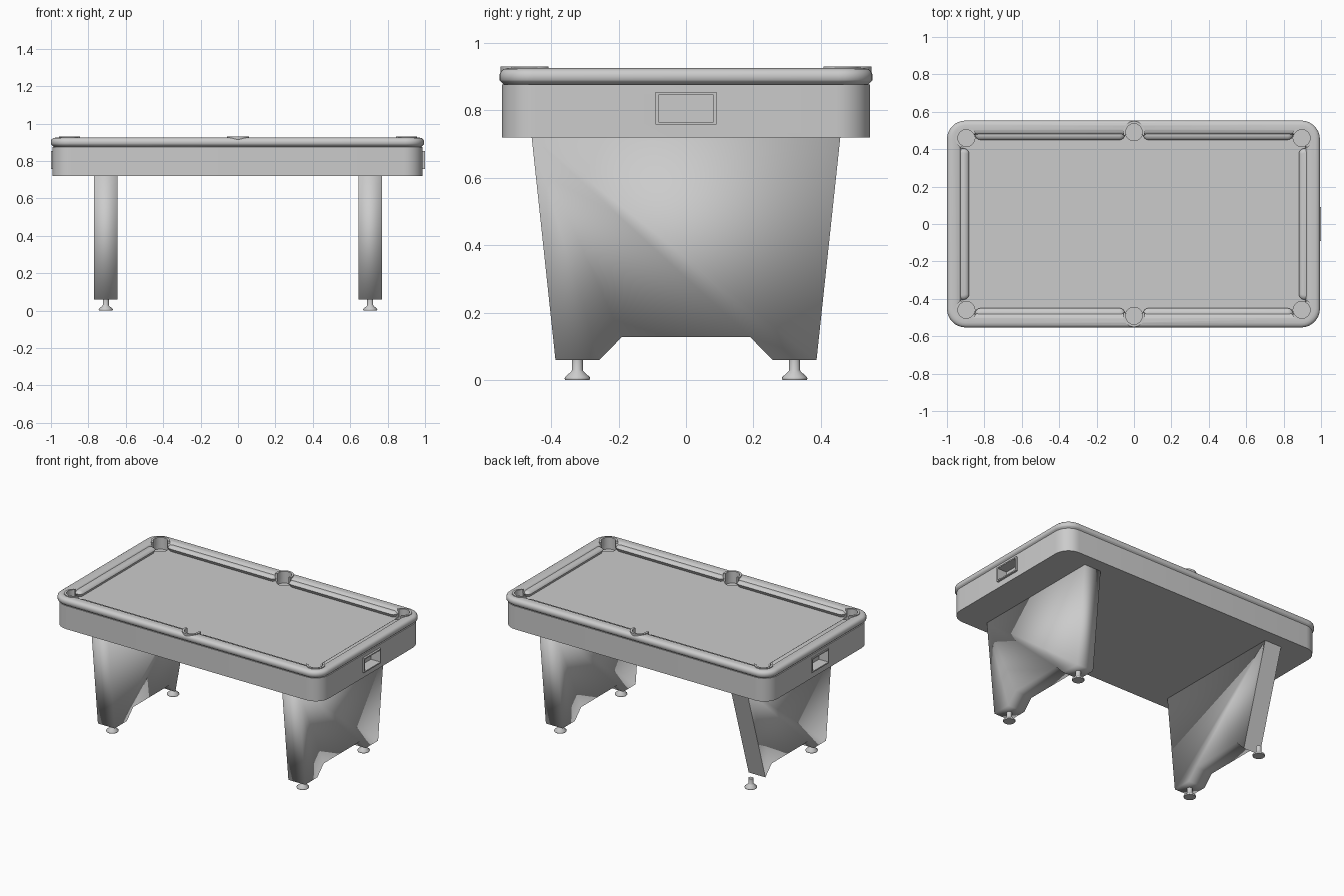
import bpy, bmesh, math
from math import sin, cos, pi, radians

if "Cube" in bpy.data.objects:
    bpy.data.objects.remove(bpy.data.objects["Cube"])

grey = bpy.data.materials.new("plain_grey")
grey.use_nodes = True
COLOUR = (0.6, 0.6, 0.6, 1)
grey.diffuse_color = COLOUR
grey.node_tree.nodes["Principled BSDF"].inputs["Base Color"].default_value = COLOUR

CX = -0.003  # centre of the table top


def make(name, bm):
    bmesh.ops.recalc_face_normals(bm, faces=bm.faces)
    me = bpy.data.meshes.new(name)
    bm.to_mesh(me)
    bm.free()
    me.materials.append(grey)
    ob = bpy.data.objects.new(name, me)
    bpy.context.collection.objects.link(ob)
    return ob


def activate(ob):
    bpy.ops.object.select_all(action='DESELECT')
    ob.select_set(True)
    bpy.context.view_layer.objects.active = ob


def smooth(ob, angle=35):
    activate(ob)
    bpy.ops.object.shade_smooth_by_angle(angle=radians(angle))


def cut(ob, cutters):
    activate(ob)
    for c in cutters:
        m = ob.modifiers.new("cut", 'BOOLEAN')
        m.operation, m.solver, m.object = 'DIFFERENCE', 'EXACT', c
        bpy.ops.object.modifier_apply(modifier=m.name)


def round_rect(hx, hy, r, cx=0, cy=0, n=8):
    pts = []
    for k, (sx, sy) in enumerate([(1, 1), (-1, 1), (-1, -1), (1, -1)]):
        for i in range(n + 1):
            a = (k + i / n) * pi / 2
            pts.append((cx + sx * (hx - r) + r * cos(a), cy + sy * (hy - r) + r * sin(a)))
    return pts


def loft(name, layers, ring=False):
    """Skin stacked outlines, each given as (points, z)."""
    bm = bmesh.new()
    rows = [[bm.verts.new((x, y, z)) for x, y in pts] for pts, z in layers]
    n = len(rows[0])
    pairs = list(zip(rows, rows[1:]))
    if ring:
        pairs.append((rows[-1], rows[0]))
    else:
        bm.faces.new(rows[0])
        bm.faces.new(rows[-1])
    for a, b in pairs:
        for i in range(n):
            j = (i + 1) % n
            bm.faces.new((a[i], a[j], b[j], b[i]))
    return make(name, bm)


def cylinder(name, x, y, r, z0, z1):
    pts = [(x + r * cos(2 * pi * i / 32), y + r * sin(2 * pi * i / 32)) for i in range(32)]
    return loft(name, [(pts, z0), (pts, z1)])


def box(name, x0, x1, y0, y1, z0, z1):
    pts = [(x0, y0), (x1, y0), (x1, y1), (x0, y1)]
    return loft(name, [(pts, z0), (pts, z1)])


# Pocket positions with the direction each one faces outward
pockets = []
for sy in (-1, 1):
    for sx in (-1, 0, 1):
        x, y = (sx * 0.898, sy * 0.46) if sx else (0, sy * 0.492)
        pockets.append((x, y, math.atan2(sy, sx)))

cutters = [cylinder("pocket_cutter", x, y, 0.047, 0.85, 1.0) for x, y, a in pockets]
slots = [box("slot_cutter", s * 0.93, s * 1.05, -0.082, 0.082, 0.766, 0.846) for s in (-1, 1)]

# Cabinet, whose upper face is the playing surface
body = loft("cabinet", [(round_rect(0.99, 0.545, 0.1, CX), z) for z in (0.72, 0.876)])
cut(body, cutters + slots)
smooth(body)

# Rounded rail around the top
profile = [(0.004, 0.886), (0, 0.89), (0, 0.906), (0.004, 0.916), (0.012, 0.922), (0.025, 0.925),
           (0.05, 0.924), (0.065, 0.919), (0.073, 0.911), (0.076, 0.9), (0.076, 0.87), (0.02, 0.87)]
rail = loft("top_rail", [(round_rect(0.997 - d, 0.553 - d, 0.1 - d, CX), z) for d, z in profile], True)
cut(rail, cutters)
smooth(rail, 50)


# Cushions with rounded ends and a sloping nose
def cushion(name, x0, x1, y0, y1):
    cx, cy, hx, hy = (x0 + x1) / 2, (y0 + y1) / 2, (x1 - x0) / 2, (y1 - y0) / 2
    shape = [(0.012, 0.874), (0.006, 0.886), (0, 0.897), (0.004, 0.903), (0.014, 0.91), (0.024, 0.912)]
    smooth(loft(name, [(round_rect(hx - d, hy - d, 0.03 - d, cx, cy), z) for d, z in shape]), 50)


for s in (-1, 1):
    y0, y1 = sorted((s * 0.45, s * 0.515))
    cushion("long_cushion", -0.85, -0.048, y0, y1)
    cushion("long_cushion", 0.048, 0.85, y0, y1)
    x0, x1 = sorted((s * 0.882, s * 0.95))
    cushion("short_cushion", x0, x1, -0.405, 0.405)

# Horseshoe rims around the pockets
for x, y, out in pockets:
    bm = bmesh.new()
    rows = []
    for i in range(25):
        a = out + radians(-110 + 220 * i / 24)
        rows.append([bm.verts.new((x + r * cos(a), y + r * sin(a), z)) for r, z in
                     [(0.044, 0.88), (0.044, 0.93), (0.058, 0.93), (0.058, 0.9)]])
    for a, b in zip(rows, rows[1:]):
        for i in range(4):
            j = (i + 1) % 4
            bm.faces.new((a[i], a[j], b[j], b[i]))
    bm.faces.new(rows[0])
    bm.faces.new(rows[-1])
    smooth(make("pocket_rim", bm))

# Framed openings on the two ends
for s, slot in zip((-1, 1), slots):
    frame = box("end_frame", s * 0.96, s * 1.0, -0.09, 0.09, 0.758, 0.854)
    cut(frame, [slot])

for c in cutters + slots:
    c.hide_render = True
    c.hide_set(True)


# Broad tapering legs with a notched foot; one back corner is cut away
def leg(name, x, whole):
    half = [(0.19, 0.128), (0.257, 0.06), (0.387, 0.06), (0.458, 0.725)]
    side = half if whole else half[:2] + half[3:]
    pts = side + [(-y, z) for y, z in reversed(half)]
    bm = bmesh.new()
    rows = [[bm.verts.new((x + dx, y, z)) for y, z in pts] for dx in (-0.062, 0.062)]
    for r in rows:
        bm.faces.new(r)
    n = len(pts)
    for i in range(n):
        j = (i + 1) % n
        f = bm.faces.new((rows[0][i], rows[0][j], rows[1][j], rows[1][i]))
    for i, f in enumerate(bm.faces):
        f.smooth = whole or i != 3
    make(name, bm)


leg("left_leg", 0.707, True)
leg("right_leg", -0.707, False)

# Levelling feet
foot = [(0.036, 0), (0.038, 0.004), (0.037, 0.009), (0.019, 0.025), (0.016, 0.03), (0.016, 0.065)]
for sx in (-1, 1):
    for sy in (-1, 1):
        smooth(loft("levelling_foot", [(round_rect(r, r, r * 0.999, sx * 0.707, sy * 0.322, 6), z)
                                       for r, z in foot]), 50)
